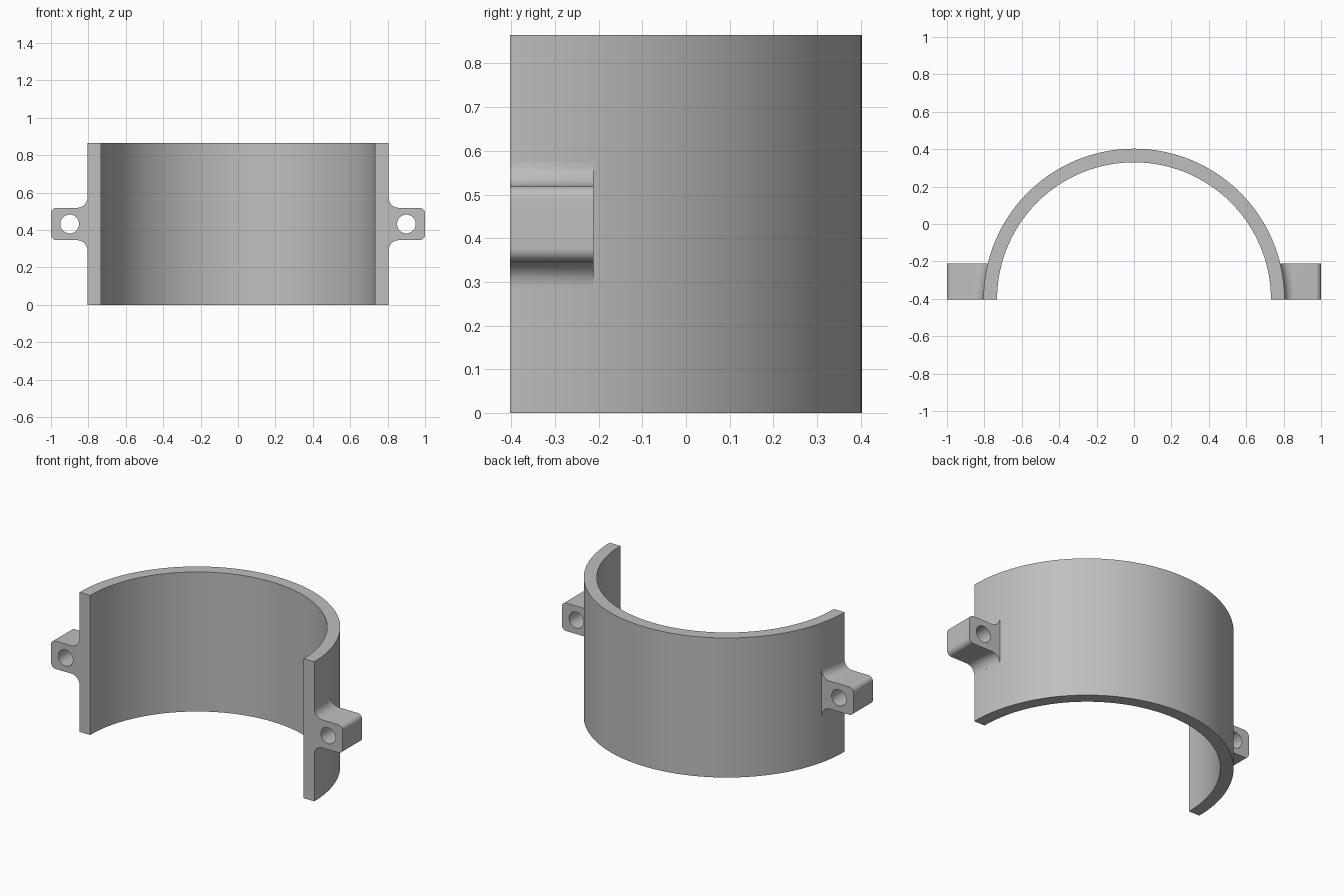
import bpy, bmesh
from math import sin, cos, pi, sqrt, radians

cube = bpy.data.objects.get("Cube")
if cube:
    bpy.data.objects.remove(cube, do_unlink=True)

OUTER, INNER, HEIGHT = 0.805, 0.732, 0.865   # half ring
Y0, Y1 = -0.4025, -0.212                     # lug front and back
MID, HALF = HEIGHT / 2, 0.0865               # lug centre height and half height
FILLET, CORNER = 0.055, 0.03
HOLE_X, HOLE_R = 0.9, 0.05

grey = bpy.data.materials.new("light grey")
grey.use_nodes = True
colour = (0.52, 0.52, 0.52, 1)
grey.diffuse_color = colour
grey.node_tree.nodes["Principled BSDF"].inputs["Base Color"].default_value = colour


def finish(name, bm):
    bmesh.ops.recalc_face_normals(bm, faces=bm.faces)
    mesh = bpy.data.meshes.new(name)
    bm.to_mesh(mesh)
    bm.free()
    mesh.materials.append(grey)
    obj = bpy.data.objects.new(name, mesh)
    bpy.context.collection.objects.link(obj)
    bpy.ops.object.select_all(action="DESELECT")
    obj.select_set(True)
    bpy.context.view_layer.objects.active = obj
    bpy.ops.object.shade_smooth_by_angle(angle=radians(30))


def half_ring():
    bm = bmesh.new()
    steps = 96
    arc = [(r * cos(pi * i / steps), Y0 + r * sin(pi * i / steps))
           for r, order in ((OUTER, range(steps + 1)), (INNER, range(steps, -1, -1)))
           for i in order]
    base = bm.faces.new([bm.verts.new((x, y, 0)) for x, y in arc])
    top = bmesh.ops.extrude_face_region(bm, geom=[base])["geom"]
    bmesh.ops.translate(bm, vec=(0, 0, HEIGHT),
                        verts=[v for v in top if isinstance(v, bmesh.types.BMVert)])
    finish("half_ring", bm)


def lug_section(y):
    """Upper half from the wall to the rounded tip, then mirrored below."""
    dy = y - Y0
    n = 10
    upper = [(sqrt((OUTER - 0.004) ** 2 - dy * dy), HALF + FILLET)]
    for i in range(n + 1):
        a = pi / 2 * i / n
        rho = OUTER + FILLET * (1 - cos(a))
        upper.append((sqrt(rho * rho - dy * dy), HALF + FILLET * (1 - sin(a))))
    for i in range(n + 1):
        a = pi / 2 * (1 - i / n)
        upper.append((1 - CORNER + CORNER * cos(a), HALF - CORNER + CORNER * sin(a)))
    return upper + [(x, -z) for x, z in reversed(upper)]


def hole_section(y):
    return [(HOLE_X + HOLE_R * cos(2 * pi * i / 40), HOLE_R * sin(2 * pi * i / 40))
            for i in range(40)]


def lug(name, side):
    bm = bmesh.new()
    rows = [Y0 + (Y1 - Y0) * j / 8 for j in range(9)]
    rims = [[], []]
    # Outer skin and bolt hole are both lofted front to back
    for section in (lug_section, hole_section):
        loops = [[bm.verts.new((side * x, y, MID + z)) for x, z in section(y)] for y in rows]
        n = len(loops[0])
        for a, b in zip(loops, loops[1:]):
            for i in range(n):
                k = (i + 1) % n
                bm.faces.new((a[i], a[k], b[k], b[i]))
        for rim, loop in zip(rims, (loops[0], loops[-1])):
            rim += [bm.edges.get((loop[i], loop[(i + 1) % n])) for i in range(n)]
    # End faces with the hole left open
    for rim in rims:
        bmesh.ops.triangle_fill(bm, edges=rim, use_beauty=True)
    finish(name, bm)


half_ring()
lug("left_lug", 1)
lug("right_lug", -1)
